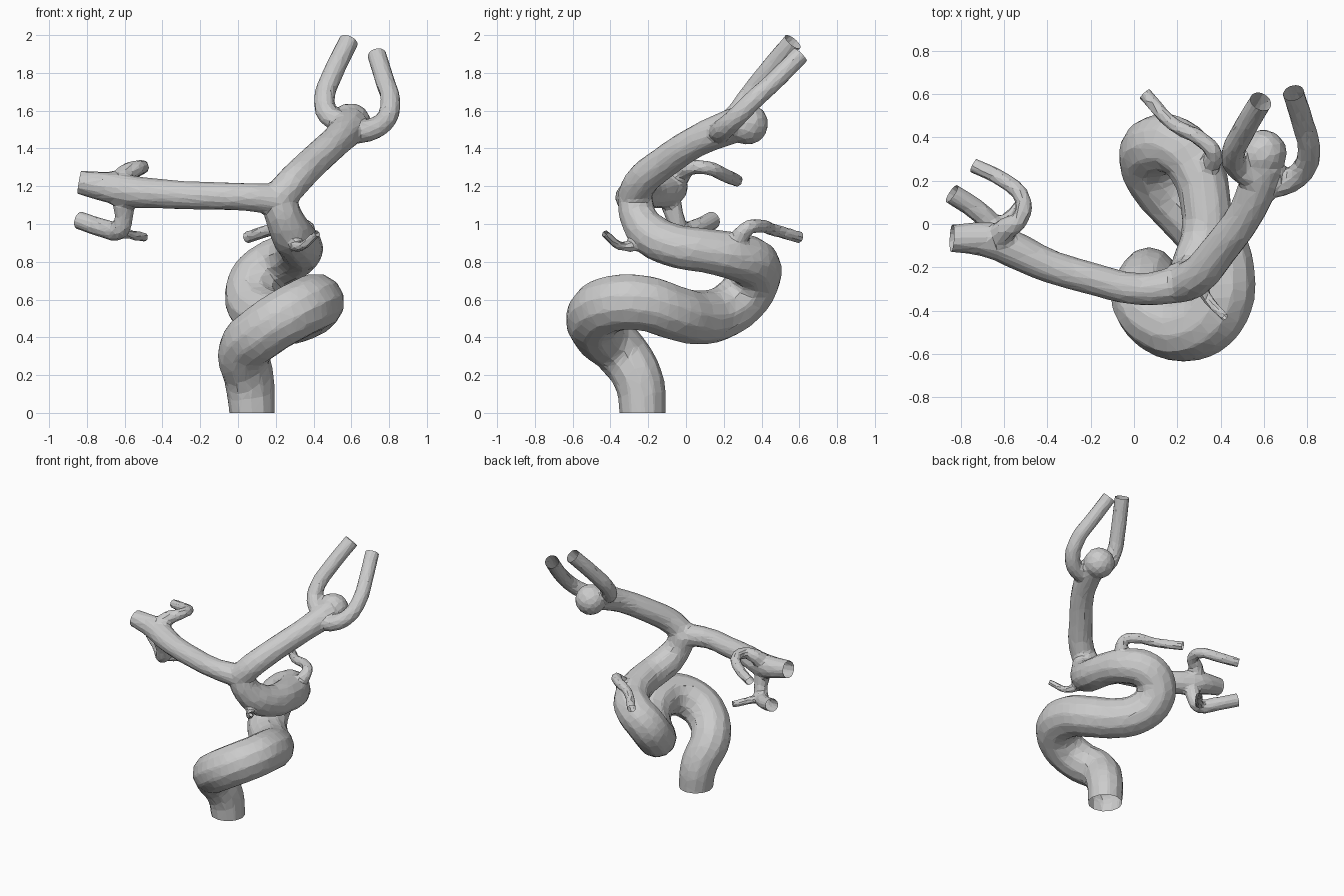
import bpy, bmesh
from mathutils import Vector

if "Cube" in bpy.data.objects:
    bpy.data.objects.remove(bpy.data.objects["Cube"])

EXTRA = 0.07          # overshoot at open ends, trimmed off later
cuts = []             # (point, outward direction, radius) of each open end
parts = []


def vessel(name, pts, open_start=False, open_end=True):
    """Round tube through (x, y, z, radius) points."""
    pts = [(Vector(p[:3]), p[3]) for p in pts]

    def overshoot(end, inner):
        d = (end[0] - inner[0]).normalized()
        if end[0].z < .01:                      # the base is cut level
            d = Vector((0, 0, -1))
        cuts.append((end[0], d, end[1]))
        return (end[0] + d * EXTRA, end[1])

    first = overshoot(pts[0], pts[1]) if open_start else None
    last = overshoot(pts[-1], pts[-2]) if open_end else None
    pts = ([first] if first else []) + pts + ([last] if last else [])
    cu = bpy.data.curves.new(name, 'CURVE')
    cu.dimensions = '3D'
    cu.bevel_depth = 1.0
    cu.bevel_resolution = 4
    cu.resolution_u = 6
    cu.use_fill_caps = True
    sp = cu.splines.new('BEZIER')
    sp.bezier_points.add(len(pts) - 1)
    for bp, (co, r) in zip(sp.bezier_points, pts):
        bp.co, bp.radius = co, r
        bp.handle_left_type = bp.handle_right_type = 'AUTO'
    ob = bpy.data.objects.new(name, cu)
    bpy.context.collection.objects.link(ob)
    parts.append(ob)


# coiled main trunk, from the open base up to the fork
vessel("trunk", [
    (.075, -.23, .0, .122), (.06, -.25, .17, .132), (.035, -.35, .33, .142),
    (.13, -.46, .43, .148), (.27, -.48, .52, .152), (.39, -.38, .58, .152),
    (.41, -.22, .58, .15), (.35, -.06, .53, .147), (.24, .06, .505, .144),
    (.12, .19, .53, .142), (.07, .3, .61, .142), (.10, .36, .71, .142),
    (.19, .36, .785, .137), (.28, .27, .825, .127), (.33, .1, .86, .118),
    (.33, -.06, .885, .115), (.29, -.18, .94, .115), (.245, -.25, 1.03, .1),
    (.21, -.27, 1.14, .094)], open_start=True, open_end=False)

# left main branch with its terminal tube
vessel("left_branch", [
    (.21, -.28, 1.13, .085), (.02, -.3, 1.145, .074), (-.2, -.25, 1.15, .075),
    (-.4, -.19, 1.16, .078), (-.55, -.12, 1.17, .086), (-.66, -.075, 1.19, .085),
    (-.84, -.065, 1.22, .064)])
vessel("left_lower_tube", [
    (-.61, -.09, 1.15, .06), (-.605, -.06, 1.04, .05), (-.63, -.03, .97, .052),
    (-.72, .06, .98, .05), (-.84, .14, 1.02, .049)])
vessel("left_lower_twig", [
    (-.63, -.02, .96, .03), (-.55, .06, .94, .028), (-.495, .13, .93, .026)])
vessel("left_upper_tube", [
    (-.62, -.08, 1.19, .075), (-.6, -.03, 1.26, .055), (-.52, .03, 1.3, .04),
    (-.515, .12, 1.295, .038), (-.6, .2, 1.26, .038), (-.74, .27, 1.23, .035)])

# right main branch, bulge and its two terminal tubes
vessel("right_branch", [
    (.21, -.28, 1.13, .09), (.29, -.24, 1.22, .09), (.4, -.11, 1.33, .086),
    (.51, .04, 1.43, .084), (.57, .17, 1.49, .09), (.6, .28, 1.53, .095)],
    open_end=False)
vessel("right_outer_tube", [
    (.59, .18, 1.49, .065), (.69, .19, 1.495, .06), (.78, .25, 1.55, .056),
    (.807, .35, 1.65, .054), (.78, .46, 1.75, .052), (.735, .605, 1.895, .051)])
vessel("right_inner_tube", [
    (.58, .2, 1.53, .06), (.48, .26, 1.575, .058), (.457, .32, 1.66, .056),
    (.5, .42, 1.79, .055), (.585, .565, 1.965, .054)])
bpy.ops.mesh.primitive_uv_sphere_add(radius=.11, location=(.595, .325, 1.53))
bulge = bpy.context.object
bulge.name = "bulge"

# thin side vessels off the trunk
vessel("rear_twig", [
    (.31, .26, .87, .06), (.37, .32, .975, .04), (.31, .39, .99, .037),
    (.18, .46, .97, .034), (.05, .6, .93, .033)])
vessel("front_twig", [
    (.28, -.2, .92, .05), (.33, -.33, .88, .026), (.42, -.43, .95, .022)])

# merge every tube into one mesh
bm = bmesh.new()
dg = bpy.context.evaluated_depsgraph_get()
dg.update()
for ob in parts + [bulge]:
    me = bpy.data.meshes.new_from_object(ob.evaluated_get(dg))
    me.transform(ob.matrix_world)
    bm.from_mesh(me)
    bpy.data.meshes.remove(me)
    bpy.data.objects.remove(ob)
bmesh.ops.remove_doubles(bm, verts=bm.verts, dist=1e-5)
mesh = bpy.data.meshes.new("vessel_tree")
bm.to_mesh(mesh)
bm.free()
tree = bpy.data.objects.new("vessel_tree", mesh)
bpy.context.collection.objects.link(tree)

# blend the joints and reduce to irregular facets
m = tree.modifiers.new("fuse", 'REMESH')
m.mode, m.voxel_size = 'VOXEL', .012
m = tree.modifiers.new("soften", 'SMOOTH')
m.factor, m.iterations = .5, 8
m = tree.modifiers.new("facets", 'DECIMATE')
m.ratio = .05
dg = bpy.context.evaluated_depsgraph_get()
dg.update()
mesh = bpy.data.meshes.new_from_object(tree.evaluated_get(dg))
tree.modifiers.clear()

# trim the overshoot so the vessel ends are cut open
bm = bmesh.new()
bm.from_mesh(mesh)
for p, d, r in cuts:
    reach = r * 1.5 + EXTRA

    def near(f):
        v = f.calc_center_median() - p
        h = v.dot(d)
        return abs(h) < reach and (v - d * h).length < r * 1.6

    faces = [f for f in bm.faces if near(f)]
    geom = set(faces)
    for f in faces:
        geom.update(f.edges)
        geom.update(f.verts)
    bmesh.ops.bisect_plane(bm, geom=list(geom), plane_co=p, plane_no=d)
    gone = [f for f in bm.faces
            if near(f) and (f.calc_center_median() - p).dot(d) > 1e-5]
    bmesh.ops.delete(bm, geom=gone, context='FACES')
bm.to_mesh(mesh)
bm.free()
tree.data = mesh
for poly in mesh.polygons:
    poly.use_smooth = False
